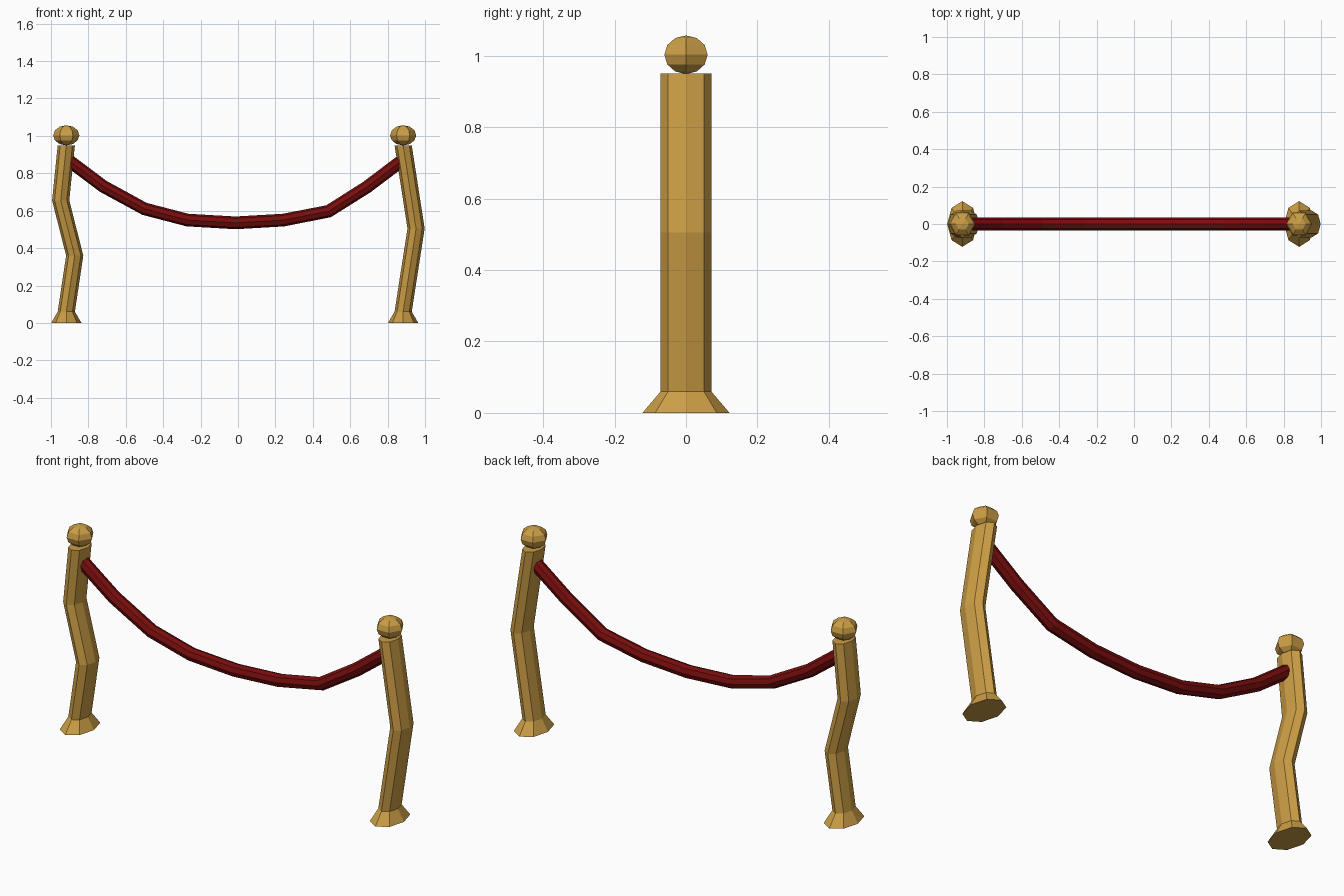
import bpy, bmesh, math

old = bpy.data.objects.get("Cube")
if old:
    bpy.data.objects.remove(old)


def make_material(name, colour):
    mat = bpy.data.materials.new(name)
    mat.use_nodes = True
    mat.diffuse_color = colour
    mat.node_tree.nodes["Principled BSDF"].inputs["Base Color"].default_value = colour
    return mat


gold = make_material("gold", (0.60, 0.34, 0.06, 1))
red = make_material("dark red", (0.19, 0.004, 0.004, 1))


def loft(name, rings, mat, sides=8):
    """Joins flat rings of (x, z, half width, half depth) and caps both ends."""
    bm = bmesh.new()
    loops = []
    for x, z, w, d in rings:
        angles = [2 * math.pi * i / sides for i in range(sides)]
        loops.append([bm.verts.new((x + w * math.cos(a), d * math.sin(a), z)) for a in angles])
    for low, high in zip(loops, loops[1:]):
        for i in range(sides):
            j = (i + 1) % sides
            bm.faces.new((low[i], low[j], high[j], high[i]))
    bm.faces.new(loops[0][::-1])
    bm.faces.new(loops[-1])
    mesh = bpy.data.meshes.new(name)
    bm.to_mesh(mesh)
    bm.free()
    mesh.materials.append(mat)
    obj = bpy.data.objects.new(name, mesh)
    bpy.context.collection.objects.link(obj)


def knob(name, x):
    bpy.ops.mesh.primitive_uv_sphere_add(segments=6, ring_count=6, radius=1,
                                         location=(x, 0, 1.003))
    obj = bpy.context.object
    obj.name = name
    obj.scale = (0.07, 0.07, 0.054)
    obj.rotation_euler.z = math.pi / 2
    obj.data.materials.append(mat_gold)


mat_gold = gold

# Crooked posts with flared feet and ball knobs
posts = {
    "right": (-0.918, [(-0.873, 0.36), (-0.948, 0.655)]),
    "left": (0.883, [(0.952, 0.505)]),
}
for side, (x, bends) in posts.items():
    shaft = [(x, 0.06)] + bends + [(x, 0.95)]
    loft(side + "_post", [(px, pz, 0.046, 0.071) for px, pz in shaft], gold)
    loft(side + "_foot", [(x, 0, 0.081, 0.122), (x, 0.06, 0.046, 0.071)], gold)
    knob(side + "_knob", x)

# Sagging rope
path = [(-0.90, 0.865), (-0.72, 0.73), (-0.5, 0.61), (-0.27, 0.55), (-0.013, 0.535),
        (0.243, 0.55), (0.484, 0.597), (0.69, 0.727), (0.875, 0.867)]
curve = bpy.data.curves.new("rope", "CURVE")
curve.dimensions = "3D"
curve.bevel_depth = 0.034
curve.bevel_resolution = 2
curve.use_fill_caps = True
spline = curve.splines.new("POLY")
spline.points.add(len(path) - 1)
for point, (x, z) in zip(spline.points, path):
    point.co = (x, 0, z, 1)
spline.use_smooth = False
curve.materials.append(red)
rope = bpy.data.objects.new("rope", curve)
bpy.context.collection.objects.link(rope)
